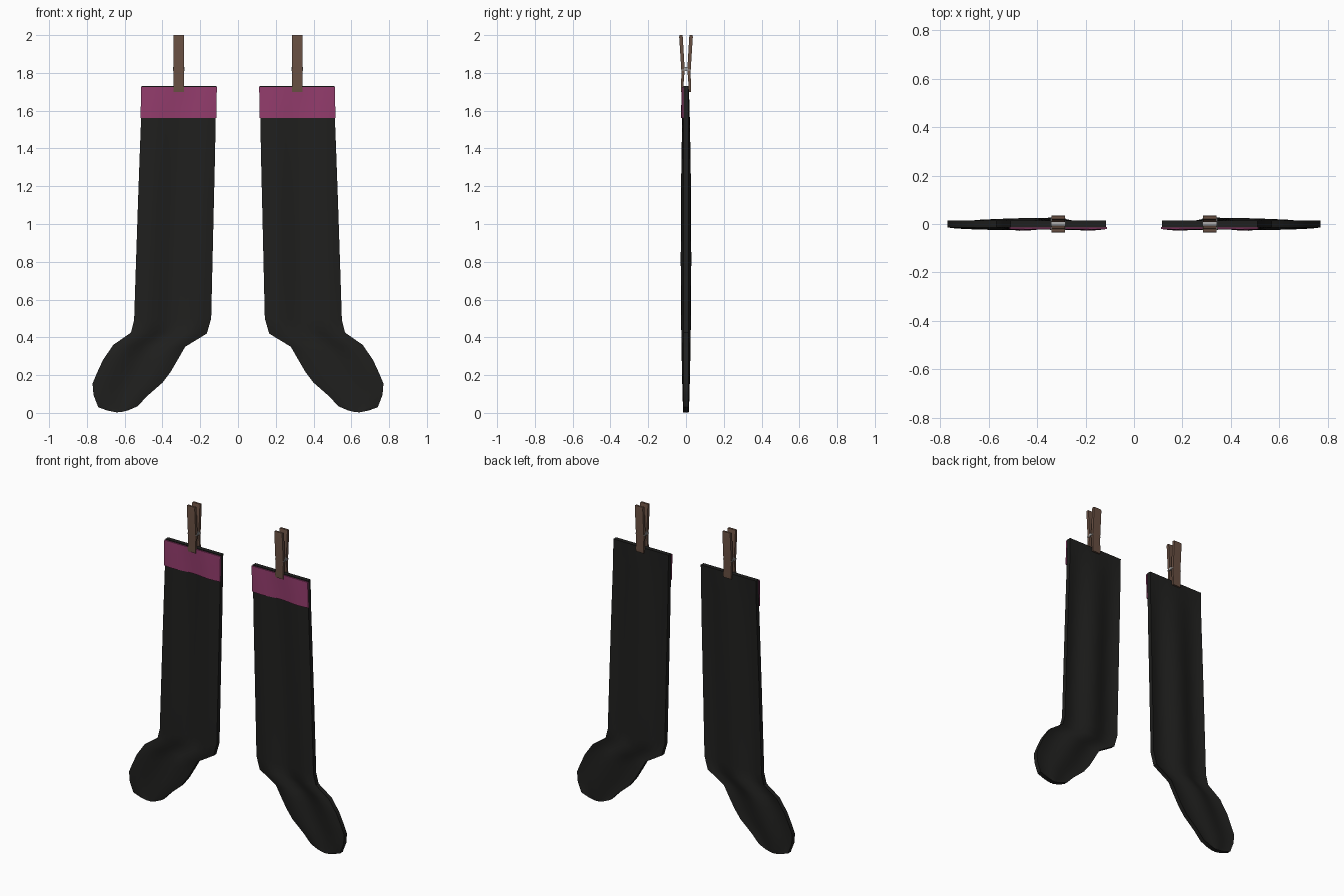
import bpy, bmesh
from math import sin, pi

if "Cube" in bpy.data.objects:
    bpy.data.objects.remove(bpy.data.objects["Cube"])


def material(name, rgb):
    m = bpy.data.materials.new(name)
    m.diffuse_color = (*rgb, 1)
    m.use_nodes = True
    m.node_tree.nodes["Principled BSDF"].inputs["Base Color"].default_value = m.diffuse_color
    return m


BLACK = material("black_knit", (0.014, 0.014, 0.013))
PINK = material("magenta_knit", (0.29, 0.045, 0.15))
WOOD = material("brown_wood", (0.14, 0.08, 0.055))
STEEL = material("steel", (0.35, 0.35, 0.35))


def finish(bm, name, mat, angle=0.6):
    bmesh.ops.recalc_face_normals(bm, faces=bm.faces)
    me = bpy.data.meshes.new(name)
    bm.to_mesh(me)
    bm.free()
    ob = bpy.data.objects.new(name, me)
    bpy.context.collection.objects.link(ob)
    me.materials.append(mat)
    bpy.ops.object.select_all(action='DESELECT')
    ob.select_set(True)
    bpy.context.view_layer.objects.active = ob
    bpy.ops.object.shade_smooth_by_angle(angle=angle)
    return ob


def wave(u, z):
    # soft cloth folds, fading out at the top edge and the toe
    return -0.014 * sin(3 * pi * u) * max(0, sin(pi * (1.73 - z) / 1.74)) ** 0.7


def sheet(name, rows, y_front, y_back, mat, side, cols=12):
    """Wavy slab lofted through rows of (left x, left z, right x, right z)."""
    bm = bmesh.new()
    grids = []
    for y in (y_front, y_back):
        grid = []
        for xl, zl, xr, zr in rows:
            line = []
            for i in range(cols + 1):
                u = i / cols
                z = zl + (zr - zl) * u
                line.append(bm.verts.new((side * (xl + (xr - xl) * u), y + wave(u, z), z)))
            grid.append(line)
        grids.append(grid)
        for a, b in zip(grid, grid[1:]):
            for i in range(cols):
                bm.faces.new((a[i], a[i + 1], b[i + 1], b[i]))
    # rim strips joining front and back
    border = lambda g: (g[0] + [r[-1] for r in g[1:]] + g[-1][-2::-1]
                        + [r[0] for r in g[-2:0:-1]])
    f, k = border(grids[0]), border(grids[1])
    for i in range(len(f)):
        j = (i + 1) % len(f)
        bm.faces.new((f[i], f[j], k[j], k[i]))
    return finish(bm, name, mat)


def peg_leg(name, cx, s):
    # wooden half of the peg: side profile extruded across x
    profile = [(.015, 1.70), (.026, 1.70), (.027, 1.72), (.024, 1.80), (.036, 1.99),
               (.034, 2.0), (.020, 2.0), (.017, 1.99), (.007, 1.82), (.013, 1.74)]
    bm = bmesh.new()
    face = bm.faces.new([bm.verts.new((cx - .028, s * y, z)) for y, z in profile])
    ext = bmesh.ops.extrude_face_region(bm, geom=[face])
    bmesh.ops.translate(bm, vec=(.056, 0, 0),
                        verts=[v for v in ext['geom'] if isinstance(v, bmesh.types.BMVert)])
    finish(bm, name, WOOD, 0.4)


def peg_spring(name, cx):
    # coil plus two wire arms hooking over the wooden halves
    bpy.ops.mesh.primitive_cylinder_add(vertices=12, radius=.011, depth=.06,
                                        location=(cx, 0, 1.82), rotation=(0, pi / 2, 0))
    ob = bpy.context.object
    ob.name = name
    ob.data.materials.append(STEEL)
    bpy.ops.object.shade_smooth_by_angle(angle=0.7)
    for x in (-.029, .029):
        bpy.ops.mesh.primitive_cube_add(size=1, location=(cx + x, 0, 1.815))
        arm = bpy.context.object
        arm.name = name + "_arm"
        arm.scale = (.004, .05, .006)
        arm.data.materials.append(STEEL)


SOCK = [(.115, 1.73, .51, 1.73), (.117, 1.65, .511, 1.65), (.118, 1.56, .513, 1.56),
        (.122, 1.35, .521, 1.35), (.128, 1.1, .53, 1.1), (.135, .8, .54, .8),
        (.142, .5, .55, .49), (.165, .42, .567, .425), (.28, .35, .66, .36),
        (.32, .28, .715, .28), (.355, .22, .745, .215), (.40, .16, .77, .155),
        (.48, .09, .765, .095), (.532, .035, .74, .03), (.58, .014, .69, .012),
        (.618, .004, .645, .003)]
CUFF = [(.112, 1.725, .513, 1.725), (.113, 1.67, .514, 1.67),
        (.114, 1.615, .515, 1.615), (.115, 1.56, .516, 1.56)]

for side, tag in ((1, "right"), (-1, "left")):
    sheet(tag + "_sock", SOCK, -.014, .014, BLACK, side)
    sheet(tag + "_cuff", CUFF, -.021, -.013, PINK, side)
    peg_leg(tag + "_peg_front", .313 * side, -1)
    peg_leg(tag + "_peg_back", .313 * side, 1)
    peg_spring(tag + "_peg_spring", .313 * side)
